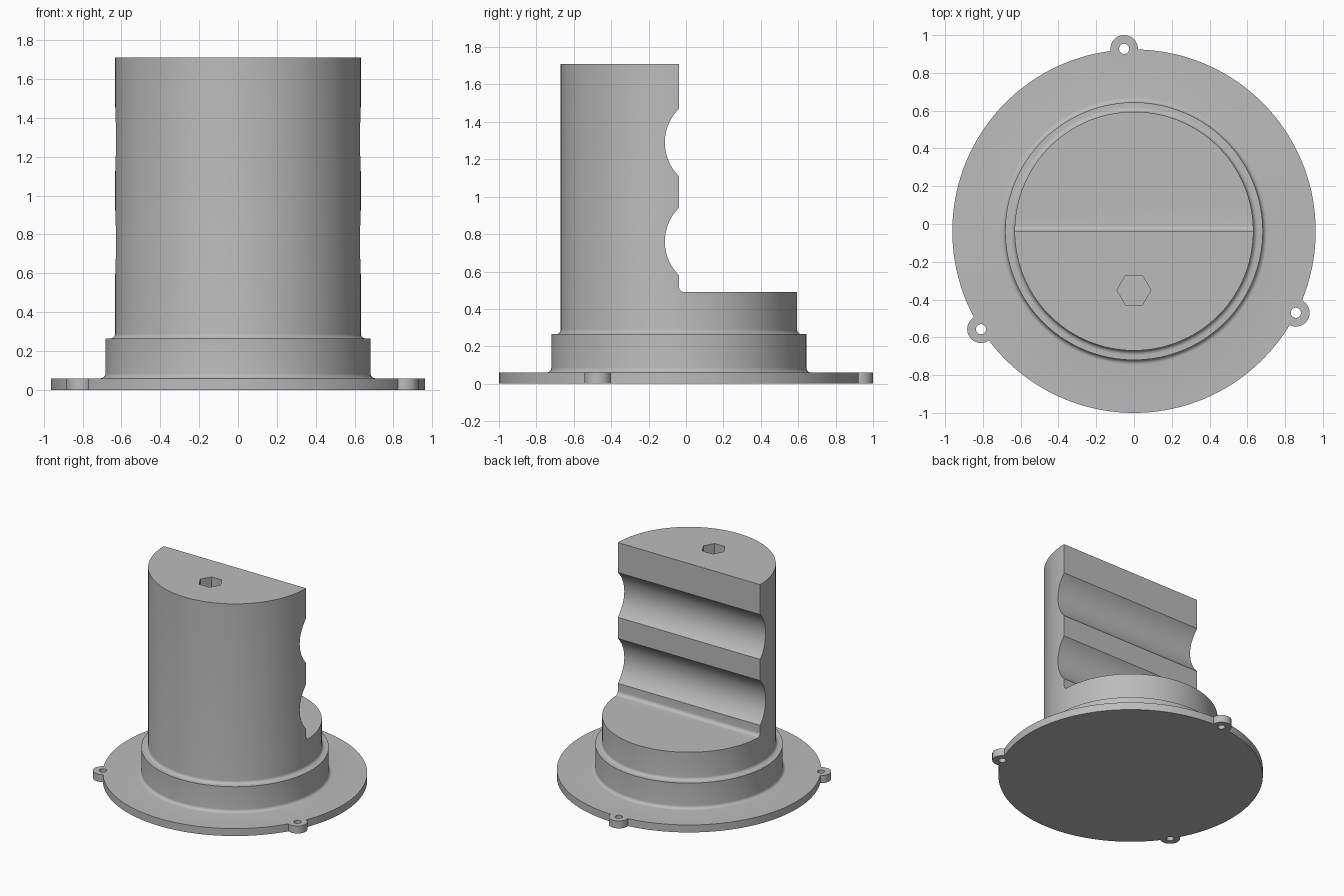
import bpy, bmesh, math
from mathutils import Vector, Matrix

cube = bpy.data.objects.get("Cube")
if cube:
    bpy.data.objects.remove(cube, do_unlink=True)

CY = -0.038                 # shared axis of the round parts
FLANGE_R, COLLAR_R, POST_R = 0.962, 0.682, 0.632
FLANGE_Z, COLLAR_Z, LEDGE_Z, TOP_Z = 0.06, 0.265, 0.49, 1.71
FILLET = 0.025

grey = bpy.data.materials.new("plain grey")
grey.use_nodes = True
grey.diffuse_color = (0.5, 0.5, 0.5, 1)
grey.node_tree.nodes["Principled BSDF"].inputs["Base Color"].default_value = grey.diffuse_color


def arc(cx, cy, r, start, end, steps):
    """Points on an arc, angles in degrees."""
    angles = [math.radians(start + (end - start) * i / steps) for i in range(steps + 1)]
    return [(cx + r * math.cos(a), cy + r * math.sin(a)) for a in angles]


def finish(name, bm):
    bmesh.ops.recalc_face_normals(bm, faces=bm.faces)
    mesh = bpy.data.meshes.new(name)
    bm.to_mesh(mesh)
    bm.free()
    mesh.materials.append(grey)
    obj = bpy.data.objects.new(name, mesh)
    bpy.context.collection.objects.link(obj)
    return obj


def lathe(name, profile, steps=144):
    bm = bmesh.new()
    verts = [bm.verts.new((r, 0, z)) for r, z in profile]
    edges = [bm.edges.new(pair) for pair in zip(verts, verts[1:])]
    bmesh.ops.spin(bm, geom=verts + edges, cent=(0, 0, 0), axis=(0, 0, 1),
                   angle=math.tau, steps=steps, use_merge=True)
    bmesh.ops.remove_doubles(bm, verts=bm.verts, dist=0.0001)
    bmesh.ops.translate(bm, verts=bm.verts, vec=(0, CY, 0))
    return finish(name, bm)


def prism(name, points, extrude):
    bm = bmesh.new()
    face = bm.faces.new([bm.verts.new(p) for p in points])
    new = bmesh.ops.extrude_face_region(bm, geom=[face])["geom"]
    bmesh.ops.translate(bm, verts=[v for v in new if isinstance(v, bmesh.types.BMVert)],
                        vec=extrude)
    return finish(name, bm)


def cylinder(name, x, y, z0, z1, r, sides):
    points = [(px, py, z0) for px, py in arc(x, y, r, 0, 360, sides)[:-1]]
    return prism(name, points, (0, 0, z1 - z0))


def combine(target, tool, operation):
    mod = target.modifiers.new(tool.name, "BOOLEAN")
    mod.operation, mod.solver, mod.object = operation, "EXACT", tool
    bpy.context.view_layer.objects.active = target
    bpy.ops.object.modifier_apply(modifier=mod.name)
    bpy.data.objects.remove(tool, do_unlink=True)


# Flange, collar and post turned as one body with filleted inner corners
profile = [(0, 0), (FLANGE_R, 0), (FLANGE_R, FLANGE_Z)]
profile += arc(COLLAR_R + FILLET, FLANGE_Z + FILLET, FILLET, 270, 180, 6)
profile += [(COLLAR_R, COLLAR_Z)]
profile += arc(POST_R + FILLET, COLLAR_Z + FILLET, FILLET, 270, 180, 6)
profile += [(POST_R, TOP_Z), (0, TOP_Z)]
stand = lathe("scalloped_stand", profile)

# Back half of the post removed, leaving a ledge and two lengthwise scallops
ROUND, HALF, DEPTH = 0.03, 0.18, 0.075
radius = (HALF ** 2 + DEPTH ** 2) / (2 * DEPTH)
spread = math.degrees(math.asin(HALF / radius))
cut = [(1.2, LEDGE_Z)] + arc(CY + ROUND, LEDGE_Z + ROUND, ROUND, 270, 180, 6)
for z in (0.76, 1.29):
    cut += arc(CY - DEPTH + radius, z, radius, 180 + spread, 180 - spread, 24)
cut += [(CY, TOP_Z + 0.2), (1.2, TOP_Z + 0.2)]
combine(stand, prism("back_cutter", [(-1, y, z) for y, z in cut], (2, 0, 0)), "DIFFERENCE")

# Hexagonal socket in the top
combine(stand, cylinder("hex_cutter", 0, -0.35, TOP_Z - 0.3, TOP_Z + 0.1, 0.09, 6), "DIFFERENCE")

# Screw tabs around the flange, each with a through hole
tabs = [(-0.052, 0.927), (-0.81, -0.557), (0.857, -0.47)]
for x, y in tabs:
    combine(stand, cylinder("tab", x, y, 0, FLANGE_Z, 0.073, 48), "UNION")
for x, y in tabs:
    combine(stand, cylinder("hole_cutter", x, y, -0.1, 0.2, 0.027, 32), "DIFFERENCE")

bpy.ops.object.select_all(action="DESELECT")
stand.select_set(True)
bpy.context.view_layer.objects.active = stand
bpy.ops.object.shade_smooth_by_angle(angle=math.radians(30))
